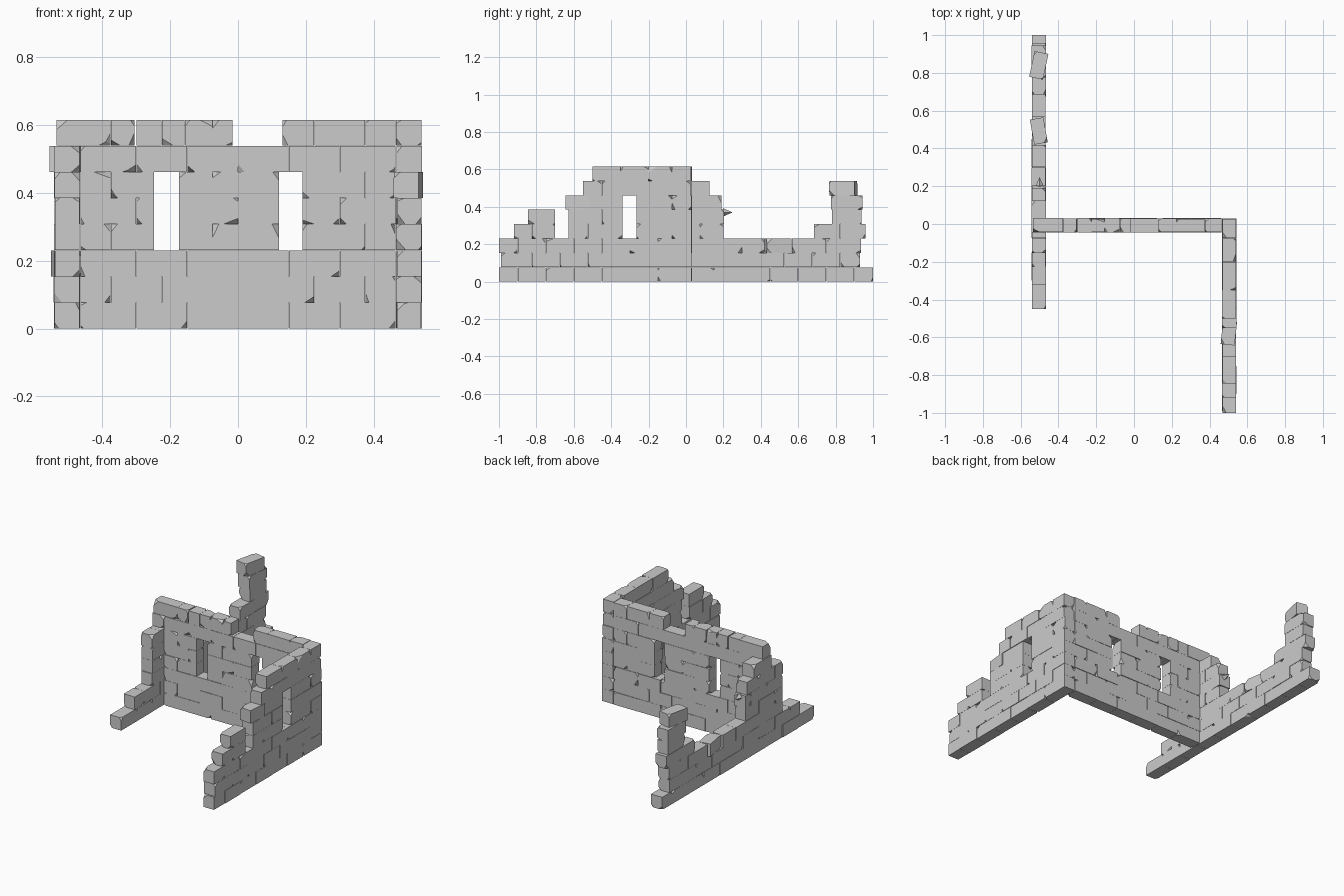
import bpy, bmesh, math, random
from mathutils import Vector, Matrix

if "Cube" in bpy.data.objects:
    bpy.data.objects.remove(bpy.data.objects["Cube"])

random.seed(7)
ROW = 0.0769     # course height
THICK = 0.074    # wall thickness
LEN = 0.15       # usual brick length


def brick(bm, a, b, row, place, chips=1, spin=0.0, shift=0.0):
    """One chipped block from a to b along the wall, in the given course."""
    t = bmesh.new()
    bmesh.ops.create_cube(t, size=1)
    size = Vector((b - a - 0.001, THICK + random.uniform(-0.003, 0.002), ROW - 0.0005))
    bmesh.ops.scale(t, vec=size, verts=t.verts)
    # knock off random corners
    for _ in range(chips):
        s = Vector([random.choice((-1, 1)) for _ in range(3)])
        corner = Vector([s[i] * size[i] / 2 for i in range(3)])
        n = Vector([s[i] * random.uniform(0.3, 1) for i in range(3)]).normalized()
        cut = bmesh.ops.bisect_plane(t, geom=t.verts[:] + t.edges[:] + t.faces[:],
                                     plane_co=corner - n * random.uniform(0.006, 0.014),
                                     plane_no=n, clear_outer=True)
        edges = [e for e in cut['geom_cut'] if isinstance(e, bmesh.types.BMEdge)]
        bmesh.ops.contextual_create(t, geom=edges)
    local = Matrix.Translation(((a + b) / 2, shift, (row + 0.5) * ROW))
    t.transform(place @ local @ Matrix.Rotation(spin, 4, 'Z'))
    bmesh.ops.recalc_face_normals(t, faces=t.faces)
    me = bpy.data.meshes.new("brick_tmp")
    t.to_mesh(me)
    bm.from_mesh(me)
    t.free()
    bpy.data.meshes.remove(me)


def wall(name, spans, place, loose=()):
    """spans: (row, start, end); each is split into staggered bricks."""
    bm = bmesh.new()
    for row, a, b in spans:
        off = (row % 2) * LEN / 2
        cuts = [a]
        k = math.ceil((a - off) / LEN)
        while k * LEN + off < b - 0.05:
            c = k * LEN + off
            if c - a > 0.05:
                cuts.append(c)
            k += 1
        cuts.append(b)
        for i, (p, q) in enumerate(zip(cuts, cuts[1:])):
            end = i == 0 or i == len(cuts) - 2
            brick(bm, p, q, row, place, 3 if end else random.choice((0, 1, 1)),
                  shift=random.uniform(-0.0015, 0.0015))
    # loose, turned blocks
    for row, a, b, deg, shift in loose:
        brick(bm, a, b, row, place, 3, math.radians(deg), shift)
    me = bpy.data.meshes.new(name)
    bm.to_mesh(me)
    bm.free()
    bpy.context.collection.objects.link(bpy.data.objects.new(name, me))


turn = Matrix.Rotation(math.pi / 2, 4, 'Z')   # local x runs along world y

# middle wall with two window slots
mid = [(r, -0.465, 0.465) for r in (0, 1, 2)]
for r in (3, 4, 5):
    mid += [(r, -0.465, -0.247), (r, -0.175, 0.122), (r, 0.19, 0.465)]
mid += [(6, -0.465, 0.465),
        (7, -0.535, -0.305), (7, -0.30, -0.157), (7, -0.157, -0.015), (7, 0.13, 0.465)]
wall("middle_wall", mid, Matrix.Translation((0, -0.007, 0)))

# right wall: stepped profile, broken gap and one window
right = [(0, -1.0, 0.03), (1, -0.99, 0.03), (2, -1.0, 0.03),
         (3, -0.92, -0.70), (4, -0.845, -0.70),
         (3, -0.63, -0.34), (4, -0.63, -0.34), (5, -0.545, -0.34),
         (3, -0.265, 0.03), (4, -0.265, 0.03), (5, -0.265, 0.03),
         (6, -0.55, 0.025), (7, -0.50, -0.35), (7, -0.35, -0.20), (7, -0.20, 0.025)]
wall("right_wall", right, Matrix.Translation((0.504, 0, 0)) @ turn,
     [(5, -0.64, -0.515, -6, 0.002)])

# left wall: low front steps, tall centre, low run and a rear pillar
left = [(0, -0.45, 1.0), (1, -0.32, 0.93), (2, -0.155, 0.42), (2, 0.565, 0.935),
        (3, -0.15, 0.20), (4, -0.15, 0.205), (5, -0.155, 0.19), (6, -0.045, 0.125),
        (3, 0.685, 0.96), (4, 0.78, 0.94), (5, 0.775, 0.945)]
wall("left_wall", left, Matrix.Translation((-0.504, 0, 0)) @ turn,
     [(6, 0.77, 0.91, -12, 0), (2, 0.425, 0.56, 10, 0)])

# splintered chip sticking out of the left wall
bpy.ops.mesh.primitive_cone_add(vertices=4, radius1=0.022, radius2=0, depth=0.05,
                                location=(-0.50, 0.224, 0.37),
                                rotation=(-math.pi / 2, 0, 0))
bpy.context.object.name = "stone_splinter"
